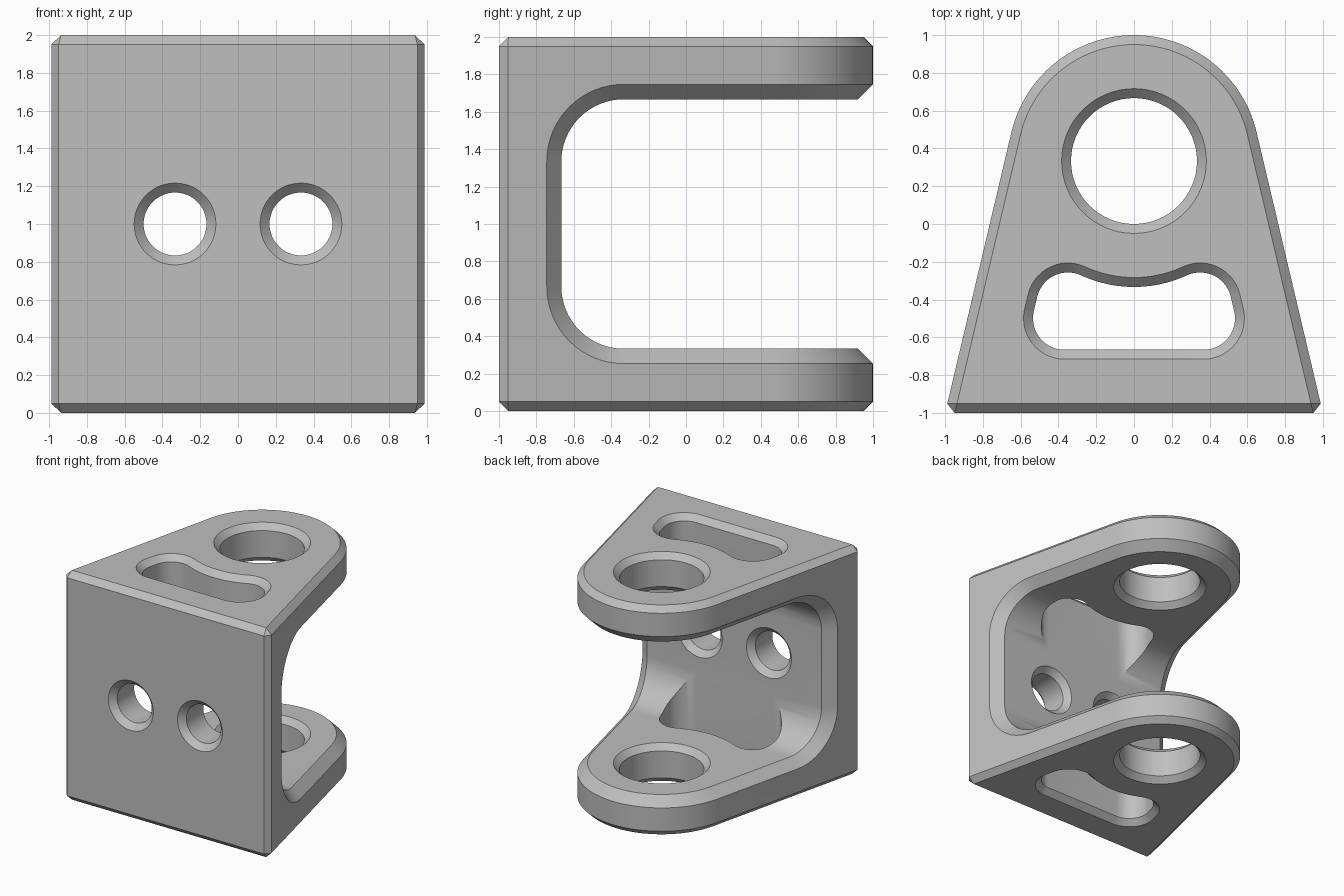
import bpy, bmesh, math
from math import cos, sin, radians, pi

if "Cube" in bpy.data.objects:
    bpy.data.objects.remove(bpy.data.objects["Cube"], do_unlink=True)

T = 1 / 3                                     # wall thickness
SIDE = math.acos(0.4) - math.atan2(4, 3)      # taper angle of the side walls
OUTER, INNER = 0.05, 0.08                     # chamfer sizes


def arc(cx, cy, r, a0, a1, n):
    return [(cx + r * cos(a0 + (a1 - a0) * i / n),
             cy + r * sin(a0 + (a1 - a0) * i / n)) for i in range(n + 1)]


def loft(name, levels, place):
    """Closed solid through outlines; levels = [(height, outline), ...]"""
    bm = bmesh.new()
    rings = [[bm.verts.new(place(u, v, h)) for u, v in pts] for h, pts in levels]
    for a, b in zip(rings, rings[1:]):
        for i in range(len(a)):
            j = (i + 1) % len(a)
            bm.faces.new((a[i], a[j], b[j], b[i]))
    bm.faces.new(rings[0])
    bm.faces.new(rings[-1])
    bmesh.ops.recalc_face_normals(bm, faces=bm.faces)
    mesh = bpy.data.meshes.new(name)
    bm.to_mesh(mesh)
    bm.free()
    ob = bpy.data.objects.new(name, mesh)
    bpy.context.collection.objects.link(ob)
    return ob


def cut(target, cutter):
    mod = target.modifiers.new("cut", 'BOOLEAN')
    mod.operation, mod.solver, mod.object = 'DIFFERENCE', 'EXACT', cutter
    bpy.context.view_layer.objects.active = target
    bpy.ops.object.modifier_apply(modifier=mod.name)
    bpy.data.objects.remove(cutter, do_unlink=True)


def flared(start, end):
    """(height, extra radius) pairs for a hole chamfered on both faces"""
    e = 0.01
    return [(start - e, OUTER + e), (start + OUTER, 0),
            (end - OUTER, 0), (end + e, OUTER + e)]


def along_z(u, v, h):
    return (u, v, h)


def along_x(u, v, h):
    return (h, u, v)


def along_y(u, v, h):
    return (u, h, v)


# Tapered block with a round nose
plan = [(-1, -1), (1, -1)] + arc(0, T, 2 * T, SIDE, pi - SIDE, 56)
bracket = loft("bracket", [(0, plan), (2, plan)], along_z)

# U-shaped opening with rounded inner corners
opening = ([(1.5, 2 - T)] + arc(-T, 2 - 2 * T, T, pi / 2, pi, 16)
           + arc(-T, 2 * T, T, pi, 1.5 * pi, 16) + [(1.5, T)])
cut(bracket, loft("opening_cutter", [(-1.5, opening), (1.5, opening)], along_x))

# Chamfer the outer edges, then the wider edges of the opening
bm = bmesh.new()
bm.from_mesh(bracket.data)
bmesh.ops.remove_doubles(bm, verts=bm.verts, dist=1e-5)


def is_outer(edge):
    z = [v.co.z for v in edge.verts]
    return (max(z) < 0.01 or min(z) > 1.99
            or all(v.co.y < -0.99 for v in edge.verts))


sharp = [e for e in bm.edges if e.calc_face_angle(0) > 0.6]
outer = [e for e in sharp if is_outer(e)]
inner = [e for e in sharp if not is_outer(e)]
for edges, size in ((inner, INNER), (outer, OUTER)):
    bmesh.ops.bevel(bm, geom=edges, offset=size, offset_type='OFFSET', segments=1,
                    profile=0.5, affect='EDGES', clamp_overlap=False)
bm.to_mesh(bracket.data)
bm.free()

# Large round hole through both flanges
levels = [(h, arc(0, T, T + d, 0, 2 * pi, 64)[:-1])
          for h, d in flared(0, T) + flared(2 - T, 2)]
cut(bracket, loft("pin_hole_cutter", levels, along_z))

# Two bolt holes through the web
for x in (-T, T):
    levels = [(h, arc(x, 1, T / 2 + d, 0, 2 * pi, 48)[:-1])
              for h, d in flared(-1, -1 + T)]
    cut(bracket, loft("bolt_hole_cutter", levels, along_y))


# Bean-shaped slot through both flanges
def slot(d):
    r = T / 2
    t = -math.sqrt((2.5 * T) ** 2 - r * r)
    lx, ly = r * cos(SIDE) - t * sin(SIDE), r * sin(SIDE) + t * cos(SIDE)
    toward = math.atan2(-ly, -lx)
    bx = (r + 2.5 * T * sin(SIDE)) / cos(SIDE)
    half = (arc(bx, -0.499, r + d, -pi / 2, SIDE, 14)
            + arc(lx, T + ly, r + d, SIDE, toward, 14)
            + arc(0, T, 2 * T - d, toward - pi, -pi / 2, 10)[1:])
    return half + [(-x, y) for x, y in half[-2::-1]]


levels = [(h, slot(d)) for h, d in flared(0, 2)]
cut(bracket, loft("slot_cutter", levels, along_z))

# Plain grey finish with crisp chamfers
grey = bpy.data.materials.new("grey")
grey.use_nodes = True
colour = (0.52, 0.52, 0.52, 1)
grey.diffuse_color = colour
grey.node_tree.nodes["Principled BSDF"].inputs["Base Color"].default_value = colour
bracket.data.materials.clear()
bracket.data.materials.append(grey)
bpy.ops.object.select_all(action='DESELECT')
bracket.select_set(True)
bpy.context.view_layer.objects.active = bracket
bpy.ops.object.shade_smooth_by_angle(angle=radians(30))
